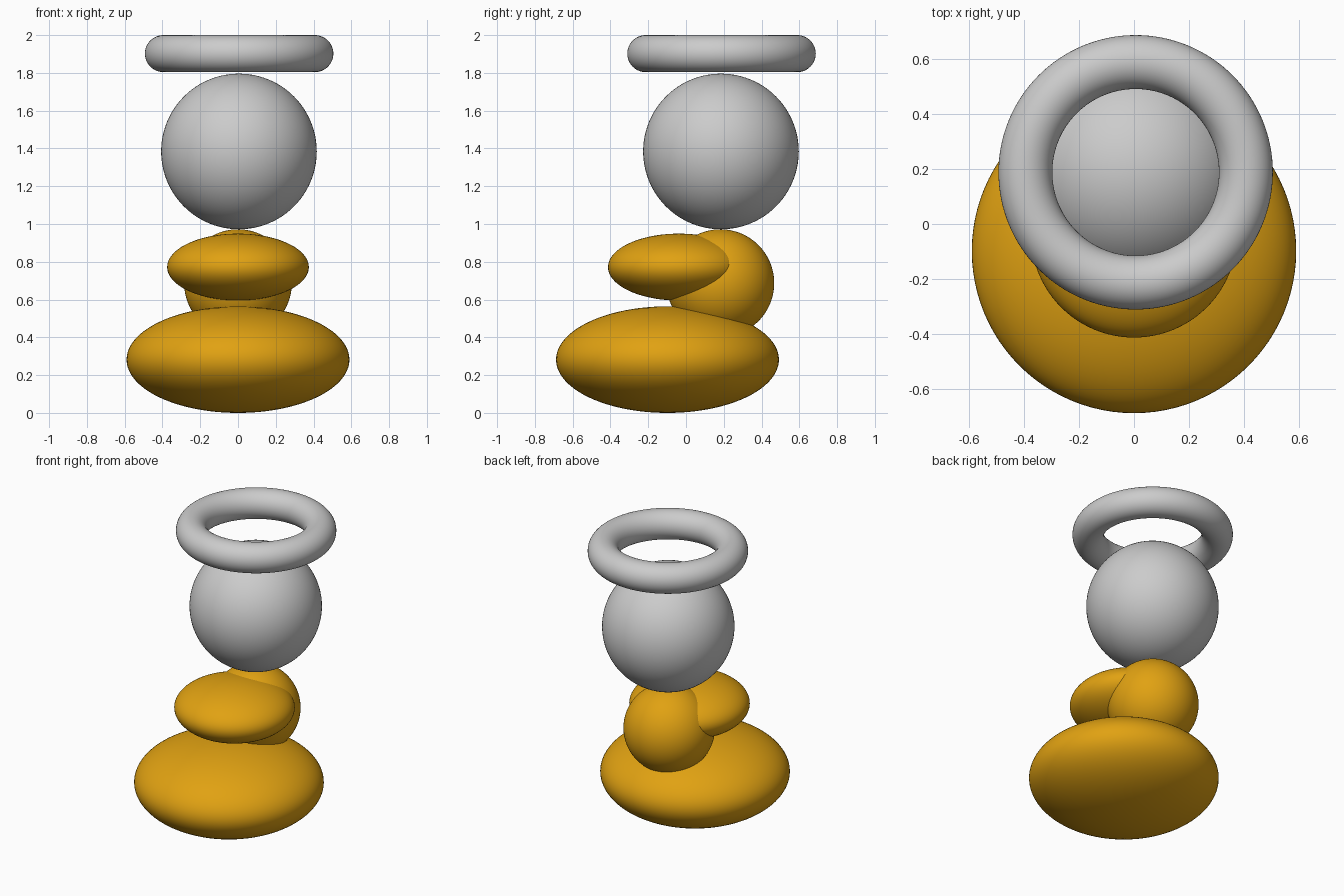
import bpy

if "Cube" in bpy.data.objects:
    bpy.data.objects.remove(bpy.data.objects["Cube"])

gold = bpy.data.materials.new("gold")
gold.diffuse_color = (0.75, 0.36, 0.006, 1)
gold.use_nodes = True
gold.node_tree.nodes["Principled BSDF"].inputs["Base Color"].default_value = gold.diffuse_color


def finish(name, mat=None):
    ob = bpy.context.object
    ob.name = name
    if mat:
        ob.data.materials.append(mat)
    bpy.ops.object.transform_apply(location=False, rotation=False, scale=True)
    bpy.ops.object.shade_smooth()
    return ob


def ball(name, loc, radii, mat=None):
    bpy.ops.mesh.primitive_uv_sphere_add(segments=96, ring_count=48, radius=1, location=loc)
    bpy.context.object.scale = radii
    return finish(name, mat)


# Stacked body: flattened base, neck ball and flattened front lobe
ball("base", (0, -0.098, 0.282), (0.59, 0.59, 0.282), gold)
ball("neck_ball", (0, 0.182, 0.687), (0.285, 0.285, 0.285), gold)
ball("front_lobe", (0, -0.038, 0.772), (0.375, 0.375, 0.177), gold)

# Head
ball("head", (0.005, 0.185, 1.384), (0.412, 0.412, 0.412))

# Ring resting over the head
bpy.ops.mesh.primitive_torus_add(major_segments=128, minor_segments=48,
                                 major_radius=0.401, minor_radius=0.098,
                                 location=(0.006, 0.188, 1.902))
finish("top_ring")
